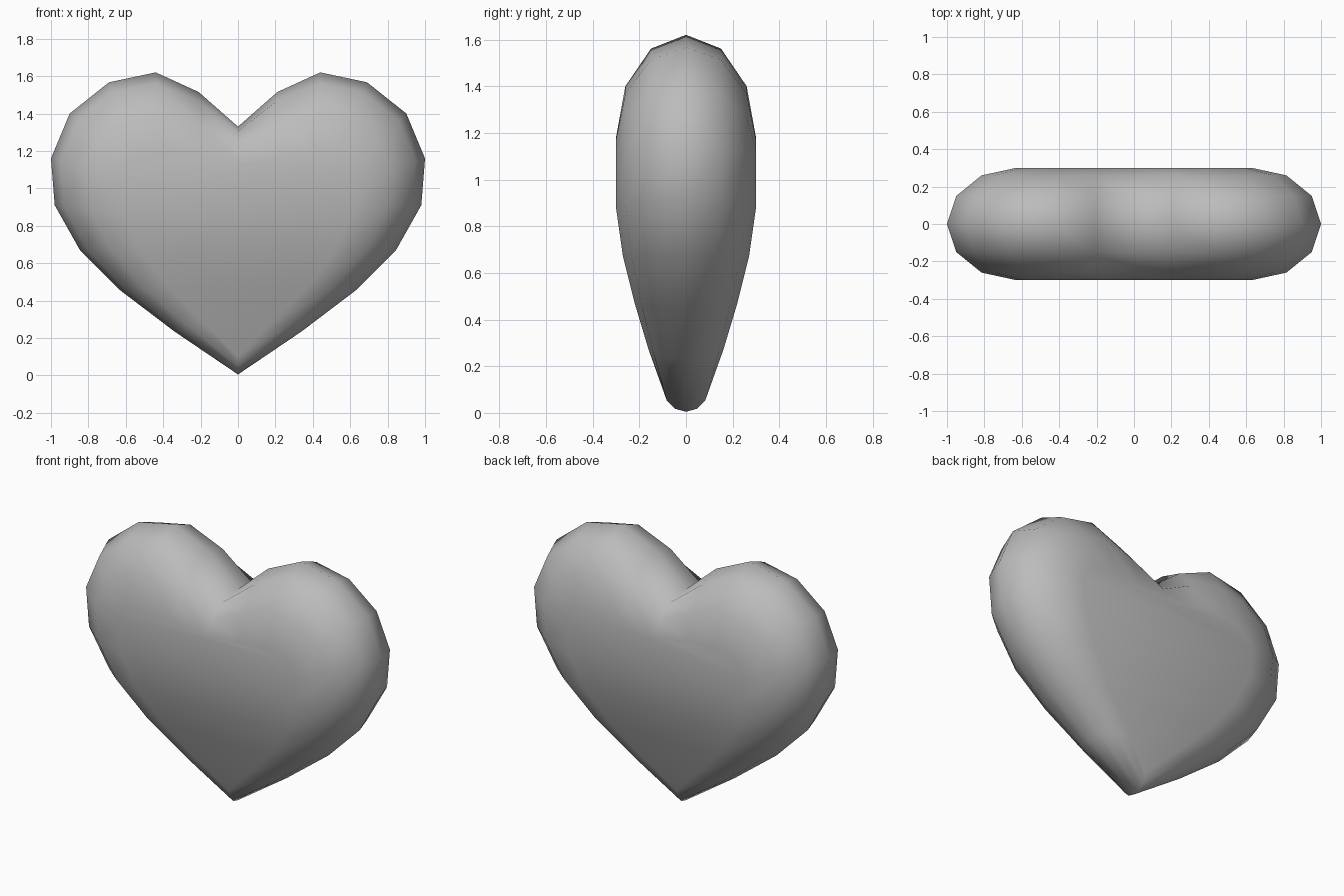
import bpy, bmesh, math

cube = bpy.data.objects.get("Cube")
if cube:
    bpy.data.objects.remove(cube)

# Half outline from tip to cleft: rim x, rim z, ridge x, ridge z, half thickness
stations = [
    (0.00, 0.005, 0.00, 0.10, 0.095),
    (0.34, 0.235, 0.17, 0.27, 0.16),
    (0.63, 0.455, 0.37, 0.47, 0.22),
    (0.845, 0.67, 0.52, 0.67, 0.27),
    (0.98, 0.91, 0.61, 0.88, 0.30),
    (1.00, 1.16, 0.63, 1.06, 0.30),
    (0.90, 1.40, 0.59, 1.13, 0.30),
    (0.69, 1.567, 0.52, 1.17, 0.30),
    (0.44, 1.62, 0.41, 1.18, 0.30),
    (0.21, 1.515, 0.22, 1.17, 0.30),
    (0.00, 1.33, 0.00, 1.15, 0.30),
]
# Full loop: up the left side, then down the mirrored right side
loop = stations + [(-a, b, -c, d, t) for a, b, c, d, t in stations[-2:0:-1]]

bm = bmesh.new()
rings = []
for rx, rz, sx, sz, t in loop:
    ring = []
    for k in range(-3, 4):
        ang = math.radians(30 * k)
        c = math.cos(ang)
        ring.append(bm.verts.new((sx + (rx - sx) * c, t * math.sin(ang), sz + (rz - sz) * c)))
    rings.append(ring)

# Rounded rim between neighbouring sections
n = len(rings)
for i in range(n):
    a, b = rings[i], rings[(i + 1) % n]
    for k in range(6):
        bm.faces.new((a[k], b[k], b[k + 1], a[k + 1]))

# Front and back panels: level strips below, one flat face across the lobes
for k in (0, 6):
    r = [ring[k] for ring in rings]
    bm.faces.new((r[0], r[1], r[-1]))
    for i in range(1, 5):
        bm.faces.new((r[i], r[i + 1], r[-i - 1], r[-i]))
    bm.faces.new(r[5:n - 4])

bmesh.ops.recalc_face_normals(bm, faces=bm.faces)
for f in bm.faces:
    f.smooth = True
mesh = bpy.data.meshes.new("heart")
bm.to_mesh(mesh)
bm.free()
heart = bpy.data.objects.new("heart", mesh)
bpy.context.collection.objects.link(heart)

# Plain grey material
grey = bpy.data.materials.new("plain_grey")
grey.use_nodes = True
colour = (0.5, 0.5, 0.5, 1)
grey.diffuse_color = colour
grey.node_tree.nodes["Principled BSDF"].inputs["Base Color"].default_value = colour
mesh.materials.append(grey)
